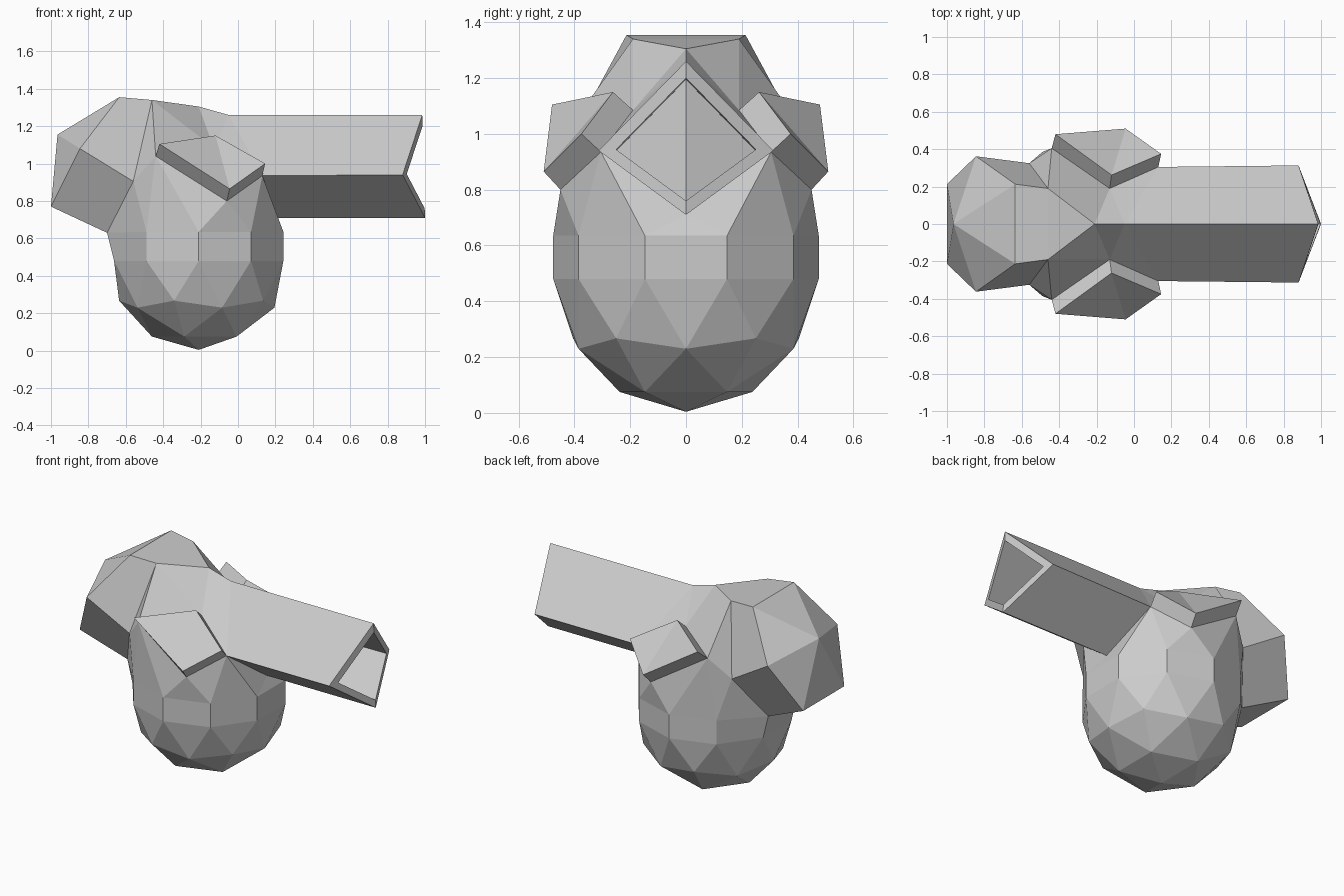
import bpy, bmesh
from mathutils import Vector

if "Cube" in bpy.data.objects:
    bpy.data.objects.remove(bpy.data.objects["Cube"])

bm = bmesh.new()
bmesh.ops.create_icosphere(bm, subdivisions=2, radius=1)
R, BAND = 0.476, 0.326


def extrude(faces, move):
    """Replace a face patch by a moved copy joined by side quads."""
    faces = set(faces)
    verts = {v for f in faces for v in f.verts}
    rim = [(l.vert, l.link_loop_next.vert) for f in faces for l in f.loops
           if l.link_loop_radial_next.face not in faces]
    new = {v: bm.verts.new(move(v)) for v in verts}
    caps = [[new[v] for v in f.verts] for f in faces]
    edge_verts = {v for e in rim for v in e}
    inner = [v for v in verts if v not in edge_verts]
    bmesh.ops.delete(bm, geom=list(faces), context='FACES_ONLY')
    for a, b in rim:
        bm.faces.new((a, b, new[b], new[a]))
    result = [bm.faces.new(c) for c in caps]
    bmesh.ops.delete(bm, geom=inner, context='VERTS')
    loose = [e for e in bm.edges if not e.link_faces]
    bmesh.ops.delete(bm, geom=loose, context='EDGES')
    return result, new


# Egg-shaped body: ball with a straight band at its waist
upper = [f for f in bm.faces if all(v.co.z > -1e-4 for v in f.verts)]
extrude(upper, lambda v: v.co + Vector((0, 0, BAND)))

# Named points of the upper half: place on unit ball -> final place
shape = {
    "apex": ((0, 0, 1), (-0.21, 0, 1.305)),
    "tip": ((.526, 0, .851), (-0.05, 0, 1.26)),
    "front": ((.894, 0, .447), (0.21, 0, 0.71)),
    "side": ((.276, .851, .447), (-0.06, .45, 0.80)),
    "cheek": ((.688, .5, .526), (0.13, .305, 0.935)),
    "brow": ((.162, .5, .851), (-0.13, .19, 1.085)),
    "flank": ((-.263, .809, .526), (-0.44, .405, 1.04)),
    "rear": ((-.724, .526, .447), (-0.56, .325, 0.905)),
    "crown": ((-.425, .309, .851), (-0.46, .19, 1.34)),
    "back": ((-.851, 0, .526), (-0.65, 0, 0.95)),
    "heel": ((-.951, .309, 0), (-0.70, .147, 0.63)),
}
P = {}
for name, (key, _) in shape.items():
    for s in (1, -1):
        k = Vector((key[0], key[1] * s, key[2] + BAND))
        P[name, s] = min(bm.verts, key=lambda v: (v.co - k).length)
for v in bm.verts:
    v.co = v.co * R + Vector((-0.21, 0, 0.48))
for (name, s), v in P.items():
    x, y, z = shape[name][1]
    v.co = (x, y * s, z)


def patch(names, sides):
    group = {P[n, s] for n in names for s in sides}
    return [f for f in bm.faces if all(v in group for v in f.verts)]


def pull(names_to, sides):
    """Extrude the patch spanned by named points to new places."""
    goal = {P[n, s]: Vector((c[0], c[1] * s, c[2]))
            for n, c in names_to.items() for s in sides}
    return extrude(patch(names_to, sides), lambda v: goal[v])


# Rear hood
pull({"back": (-0.965, 0, 1.155), "crown": (-0.635, .213, 1.355),
      "rear": (-0.845, .362, 1.08), "heel": (-1.0, .213, 0.77)}, (1, -1))

# Side plates
for s in (1, -1):
    pull({"flank": (-0.42, .48, 1.105), "brow": (-0.12, .262, 1.15),
          "cheek": (0.145, .375, 1.0), "side": (-0.045, .51, 0.865)}, (s,))

# Barrel with notched mouth, rim and hollow bore
mouth, _ = pull({"tip": (0.985, 0, 1.26), "cheek": (0.88, .313, 0.94),
                 "front": (1.0, 0, 0.71)}, (1, -1))
mid = Vector((0.991, 0, 0.96))
bore, _ = extrude(mouth, lambda v: mid + (v.co - mid) * 0.8)
extrude(bore, lambda v: v.co + Vector((-0.7, 0, -0.006)))

bmesh.ops.recalc_face_normals(bm, faces=bm.faces[:])
mesh = bpy.data.meshes.new("barrelled_body")
bm.to_mesh(mesh)
bm.free()
obj = bpy.data.objects.new("barrelled_body", mesh)
bpy.context.collection.objects.link(obj)
